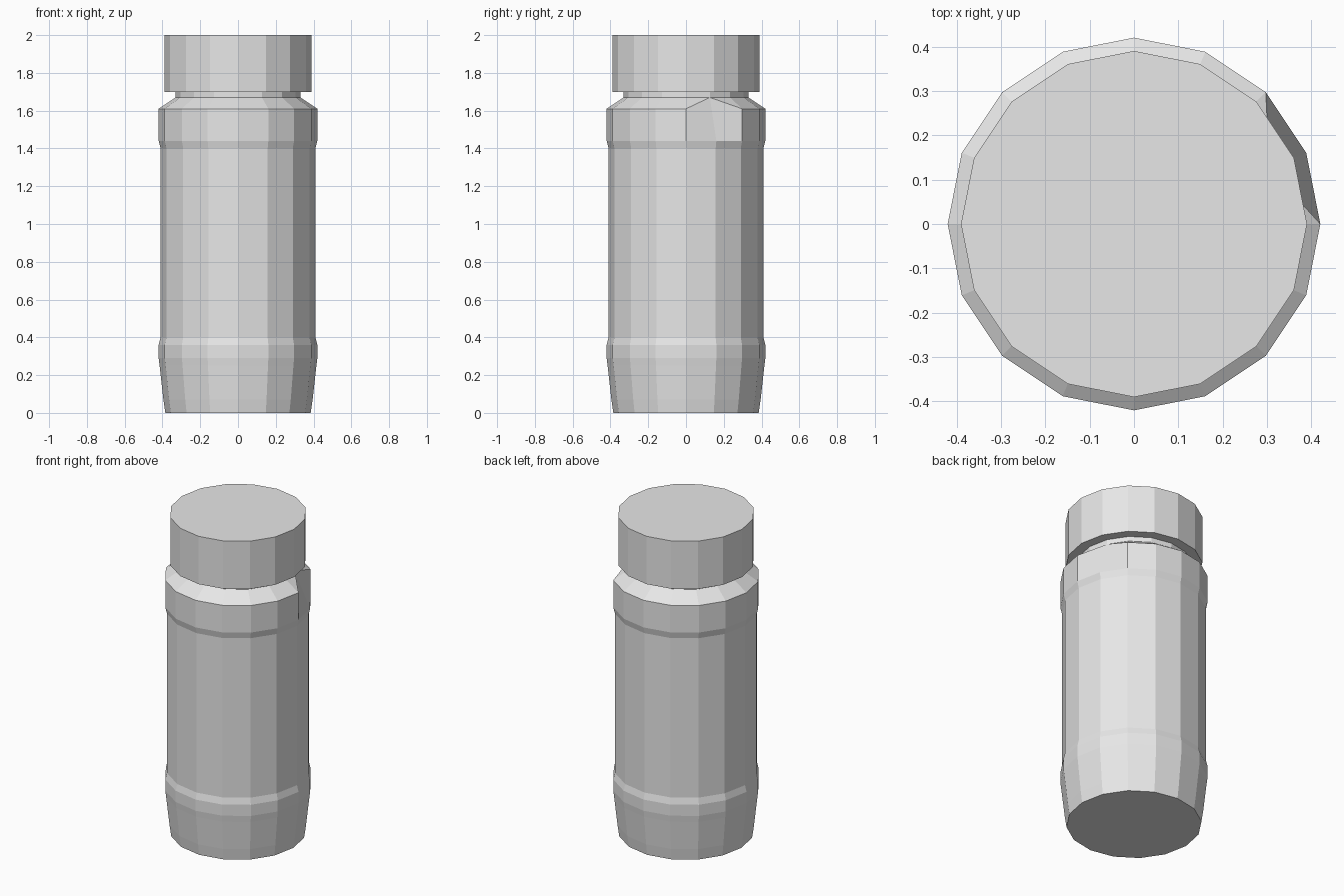
import bpy, bmesh
from math import cos, sin, tau

SIDES = 16

if "Cube" in bpy.data.objects:
    bpy.data.objects.remove(bpy.data.objects["Cube"], do_unlink=True)

grey = bpy.data.materials.new("light grey")
grey.use_nodes = True
colour = (0.8, 0.8, 0.8, 1)
grey.diffuse_color = colour
grey.node_tree.nodes["Principled BSDF"].inputs["Base Color"].default_value = colour


def lathe(name, profile, pinch=None):
    """Spin (radius, height) pairs into a closed faceted solid.
    pinch = (ring, side): that vertex is collapsed into the ring above."""
    bm = bmesh.new()
    rings = [[bm.verts.new((r * cos(tau * i / SIDES), r * sin(tau * i / SIDES), z))
              for i in range(SIDES)] for r, z in profile]
    for low, high in zip(rings, rings[1:]):
        for i in range(SIDES):
            j = (i + 1) % SIDES
            bm.faces.new((low[i], low[j], high[j], high[i]))
    bm.faces.new(rings[0][::-1])
    bm.faces.new(rings[-1])
    if pinch:
        ring, side = pinch
        target = rings[ring + 1][side]
        bmesh.ops.pointmerge(bm, verts=[target, rings[ring][side]], merge_co=target.co.copy())
    bmesh.ops.recalc_face_normals(bm, faces=bm.faces)
    mesh = bpy.data.meshes.new(name)
    bm.to_mesh(mesh)
    bm.free()
    mesh.materials.append(grey)
    obj = bpy.data.objects.new(name, mesh)
    bpy.context.collection.objects.link(obj)
    return obj


# Body: tapered foot, lower band, straight wall, upper band, shoulder, neck
body = [(0.385, 0), (0.395, 0.07), (0.415, 0.25), (0.42, 0.29), (0.42, 0.36),
        (0.41, 0.40), (0.41, 1.40), (0.42, 1.44), (0.42, 1.61), (0.33, 1.67), (0.33, 1.70)]
# The shoulder has one dented corner
lathe("bottle_body", body, pinch=(8, 1))

# Cap
lathe("bottle_cap", [(0.39, 1.70), (0.39, 2.0)])
